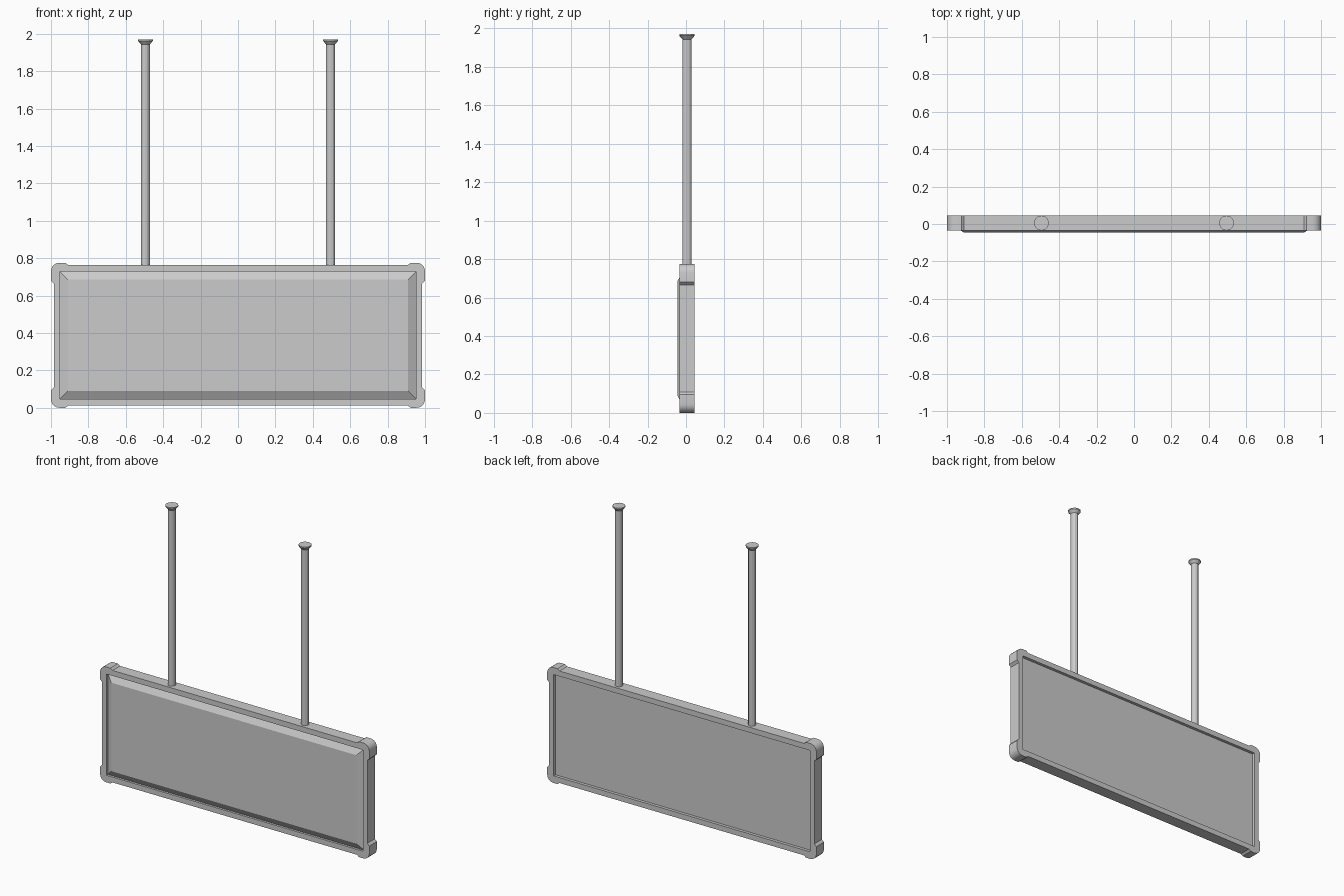
import bpy, bmesh, math

if "Cube" in bpy.data.objects:
    bpy.data.objects.remove(bpy.data.objects["Cube"])

ZC = 0.3875                    # centre height of the sign box
FRONT, BACK = -0.035, 0.045    # frame depth
IN_X, IN_Z = 0.953, 0.34       # half size of the frame opening
ROD_Y = 0.005


def finish(name, bm):
    bmesh.ops.recalc_face_normals(bm, faces=bm.faces[:])
    me = bpy.data.meshes.new(name)
    bm.to_mesh(me)
    bm.free()
    ob = bpy.data.objects.new(name, me)
    bpy.context.collection.objects.link(ob)
    return ob


def rect(hx, hz):
    return [(hx, hz), (-hx, hz), (-hx, -hz), (hx, -hz)]


def loop(bm, pts, y):
    return [bm.verts.new((x, y, z + ZC)) for x, z in pts]


def bridge(bm, a, b):
    n = len(a)
    for i in range(n):
        bm.faces.new((a[i], a[(i + 1) % n], b[(i + 1) % n], b[i]))


# Frame outline: one raised, rounded corner guard, mirrored to four
R = 0.045
corner = [(0.985, 0.278), (1.0, 0.293)]
for i in range(6):
    a = math.radians(18 * i)
    corner.append((1.0 - R + R * math.cos(a), 0.3875 - R + R * math.sin(a)))
corner += [(0.923, 0.3875), (0.908, 0.376)]
n = len(corner)
outline = (corner + [(-x, z) for x, z in reversed(corner)]
           + [(-x, -z) for x, z in corner] + [(x, -z) for x, z in reversed(corner)])

# Frame: outer wall, inner wall, front and back rims
bm = bmesh.new()
rings = []
for y in (FRONT, BACK):
    o, q = loop(bm, outline, y), loop(bm, rect(IN_X, IN_Z), y)
    rings.append((o, q))
    for k in range(4):
        c = o[k * n:(k + 1) * n]
        for i in range(n - 1):
            bm.faces.new((c[i], c[i + 1], q[k]))
        bm.faces.new((c[-1], o[(k + 1) * n % (4 * n)], q[(k + 1) % 4], q[k]))
bridge(bm, rings[0][0], rings[1][0])
bridge(bm, rings[0][1], rings[1][1])
frame = finish("sign_frame", bm)
bpy.context.view_layer.objects.active = frame
frame.select_set(True)
bpy.ops.object.shade_smooth_by_angle(angle=math.radians(30))
frame.select_set(False)

# Panel: bevelled raised front, recessed flat back
bm = bmesh.new()
back = loop(bm, rect(IN_X, IN_Z), 0.025)
edge = loop(bm, rect(IN_X, IN_Z), -0.02)
face = loop(bm, rect(0.91, 0.297), -0.045)
bridge(bm, back, edge)
bridge(bm, edge, face)
bm.faces.new(back)
bm.faces.new(face)
finish("sign_panel", bm)

# Hanging rods with flared ceiling caps
SIDES = 12
profile = [(0.024, 0.755), (0.024, 1.943), (0.04, 1.962), (0.04, 1.97)]
for side, x in (("left", -0.495), ("right", 0.495)):
    bm = bmesh.new()
    rows = []
    for r, z in profile:
        rows.append([bm.verts.new((x + r * math.cos(2 * math.pi * i / SIDES),
                                   ROD_Y + r * math.sin(2 * math.pi * i / SIDES), z))
                     for i in range(SIDES)])
    for a, b in zip(rows, rows[1:]):
        bridge(bm, a, b)
    bm.faces.new(rows[0])
    bm.faces.new(rows[-1])
    finish("hanging_rod_" + side, bm)
